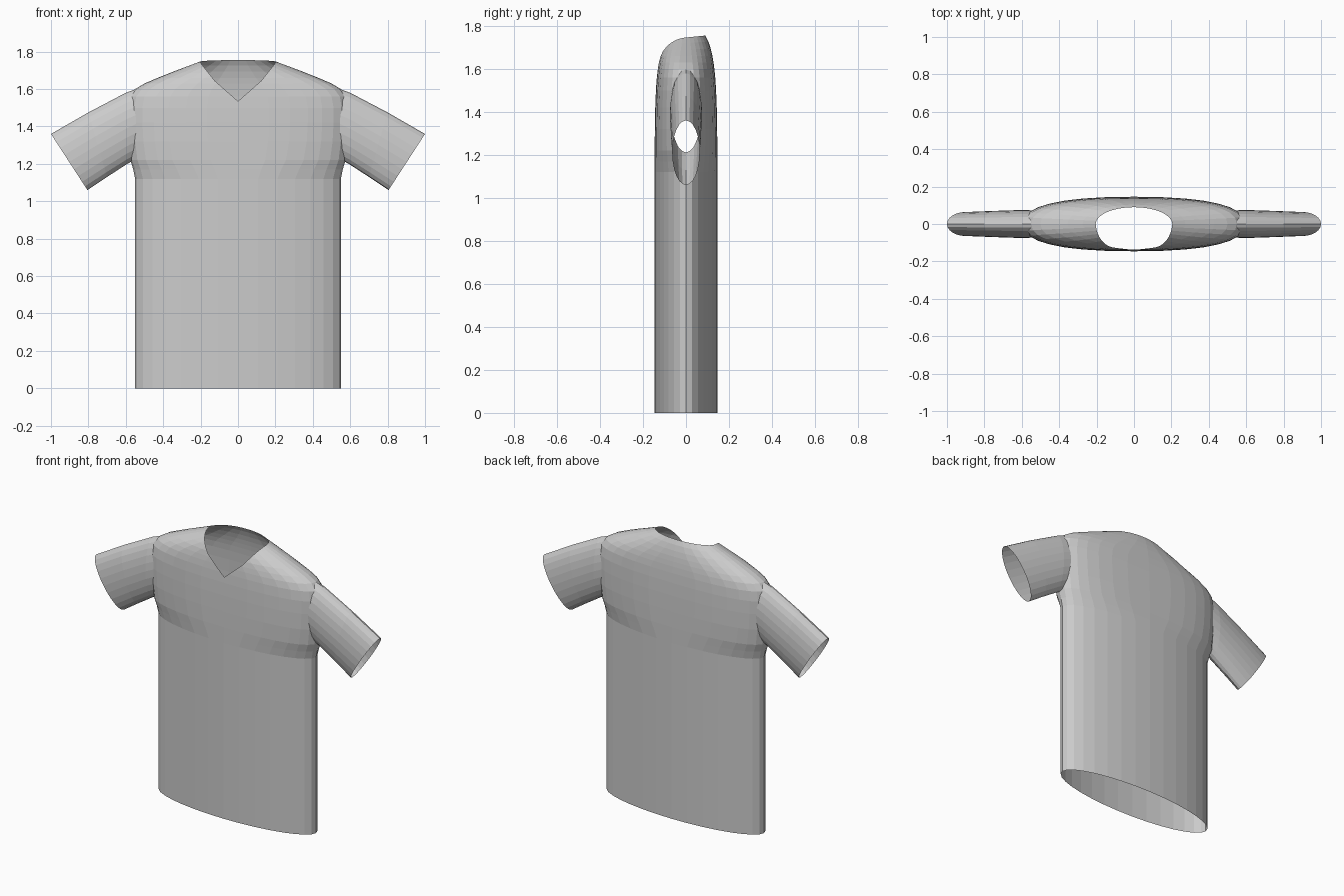
import bpy, bmesh, math
from mathutils import Vector

cube = bpy.data.objects.get("Cube")
if cube:
    bpy.data.objects.remove(cube, do_unlink=True)

fabric = bpy.data.materials.new("light grey fabric")
fabric.use_nodes = True
GREY = (0.6, 0.6, 0.6, 1)
fabric.diffuse_color = GREY
fabric.node_tree.nodes["Principled BSDF"].inputs["Base Color"].default_value = GREY


def loft(name, rings):
    """Closed tube through a list of equally long point rings."""
    bm = bmesh.new()
    loops = [[bm.verts.new(p) for p in ring] for ring in rings]
    n = len(loops[0])
    for low, high in zip(loops, loops[1:]):
        for i in range(n):
            j = (i + 1) % n
            bm.faces.new((low[i], low[j], high[j], high[i]))
    bm.faces.new(loops[0][::-1])
    bm.faces.new(loops[-1])
    bmesh.ops.recalc_face_normals(bm, faces=bm.faces)
    mesh = bpy.data.meshes.new(name)
    bm.to_mesh(mesh)
    bm.free()
    mesh.materials.append(fabric)
    obj = bpy.data.objects.new(name, mesh)
    bpy.context.collection.objects.link(obj)
    return obj


def power(v, p):
    return math.copysign(abs(v) ** p, v)


# Torso rings: height, half width, half depth, squareness (1 = ellipse)
NECK_Z, NECK_TILT = 1.746, 0.1
torso_profile = [
    (0, .55, .146, 1), (1.12, .55, .146, 1), (1.17, .56, .146, .92),
    (1.22, .575, .146, .84), (1.32, .585, .145, .79), (1.42, .59, .143, .78),
    (1.5, .59, .14, .78), (1.56, .58, .136, .8), (1.6, .55, .132, .84),
    (1.63, .5, .128, .88), (1.66, .43, .123, .92), (1.69, .355, .115, .96),
    (1.72, .275, .104, 1), (NECK_Z, .205, .09, 1),
]
SIDES = 32


def torso_ring(z, a, b, p):
    tilt = NECK_TILT * max(0, (z - 1.66) / (NECK_Z - 1.66))
    ring = []
    for i in range(SIDES):
        t = math.tau * i / SIDES
        y = b * power(math.sin(t), p)
        ring.append((a * power(math.cos(t), p), y, z + tilt * y))
    return ring


shirt = loft("shirt", [torso_ring(*row) for row in torso_profile])

# Sleeve rings: top point (x, z), bottom point (x, z), half depth
sleeve_profile = [
    ((.45, 1.635), (.47, 1.27), .07),
    ((.6, 1.58), (.6, 1.195), .075),
    ((.8, 1.475), (.7, 1.13), .07),
    ((1, 1.36), (.805, 1.06), .064),
]


def sleeve_ring(side, top, bottom, depth, n=24):
    top, bottom = Vector(top), Vector(bottom)
    mid, half = (top + bottom) / 2, (top - bottom) / 2
    ring = []
    for i in range(n):
        t = math.tau * i / n
        q = mid + half * math.cos(t)
        ring.append((side * q.x, depth * math.sin(t), q.y))
    return ring


# Weld both sleeves to the torso
for side, label in ((1, "left"), (-1, "right")):
    sleeve = loft(label + "_sleeve", [sleeve_ring(side, *r) for r in sleeve_profile])
    union = shirt.modifiers.new(label + "_union", 'BOOLEAN')
    union.operation = 'UNION'
    union.solver = 'EXACT'
    union.object = sleeve
    bpy.context.view_layer.objects.active = shirt
    bpy.ops.object.modifier_apply(modifier=union.name)
    bpy.data.objects.remove(sleeve, do_unlink=True)

bm = bmesh.new()
bm.from_mesh(shirt.data)

# Open the hem, neck and cuffs by removing the faces in each cap plane
cuff_top, cuff_bottom = Vector((1, 0, 1.36)), Vector((.805, 0, 1.06))
along = cuff_top - cuff_bottom
cuff_normal = Vector((along.z, 0, -along.x)).normalized()
caps = [
    (Vector((0, 0, 0)), Vector((0, 0, 1))),
    (Vector((0, 0, NECK_Z)), Vector((0, -NECK_TILT, 1)).normalized()),
    (cuff_top, cuff_normal),
    (Vector((-1, 0, 1.36)), Vector((-cuff_normal.x, 0, cuff_normal.z))),
]
for point, normal in caps:
    flat = [f for f in bm.faces
            if all(abs((v.co - point).dot(normal)) < 1e-3 for v in f.verts)]
    bmesh.ops.delete(bm, geom=flat, context='FACES')

# V neck: slice the front along both edges of the V, then drop what lies above
V_POINTS = [(0, 1.535), (.125, 1.645), (.208, 1.75)]
v_lines = []
for (x0, z0), (x1, z1) in zip(V_POINTS, V_POINTS[1:]):
    v_lines.append((x0, z0, (z1 - z0) / (x1 - x0)))


def front_faces():
    found = []
    for f in bm.faces:
        c = f.calc_center_median()
        if c.y < 0 and c.z > 1.45 and abs(c.x) < .4:
            found.append(f)
    return found


for x0, z0, slope in v_lines:
    for side in (1, -1):
        faces = front_faces()
        geom = set(faces)
        for f in faces:
            geom.update(f.edges)
            geom.update(f.verts)
        bmesh.ops.bisect_plane(bm, geom=list(geom), dist=1e-5,
                               plane_co=(side * x0, 0, z0),
                               plane_no=(-side * slope, 0, 1))

above = []
for f in front_faces():
    c = f.calc_center_median()
    if c.z > max(z0 + slope * (abs(c.x) - x0) for x0, z0, slope in v_lines):
        above.append(f)
bmesh.ops.delete(bm, geom=above, context='FACES')

for f in bm.faces:
    f.smooth = False
    f.material_index = 0
bm.to_mesh(shirt.data)
bm.free()
